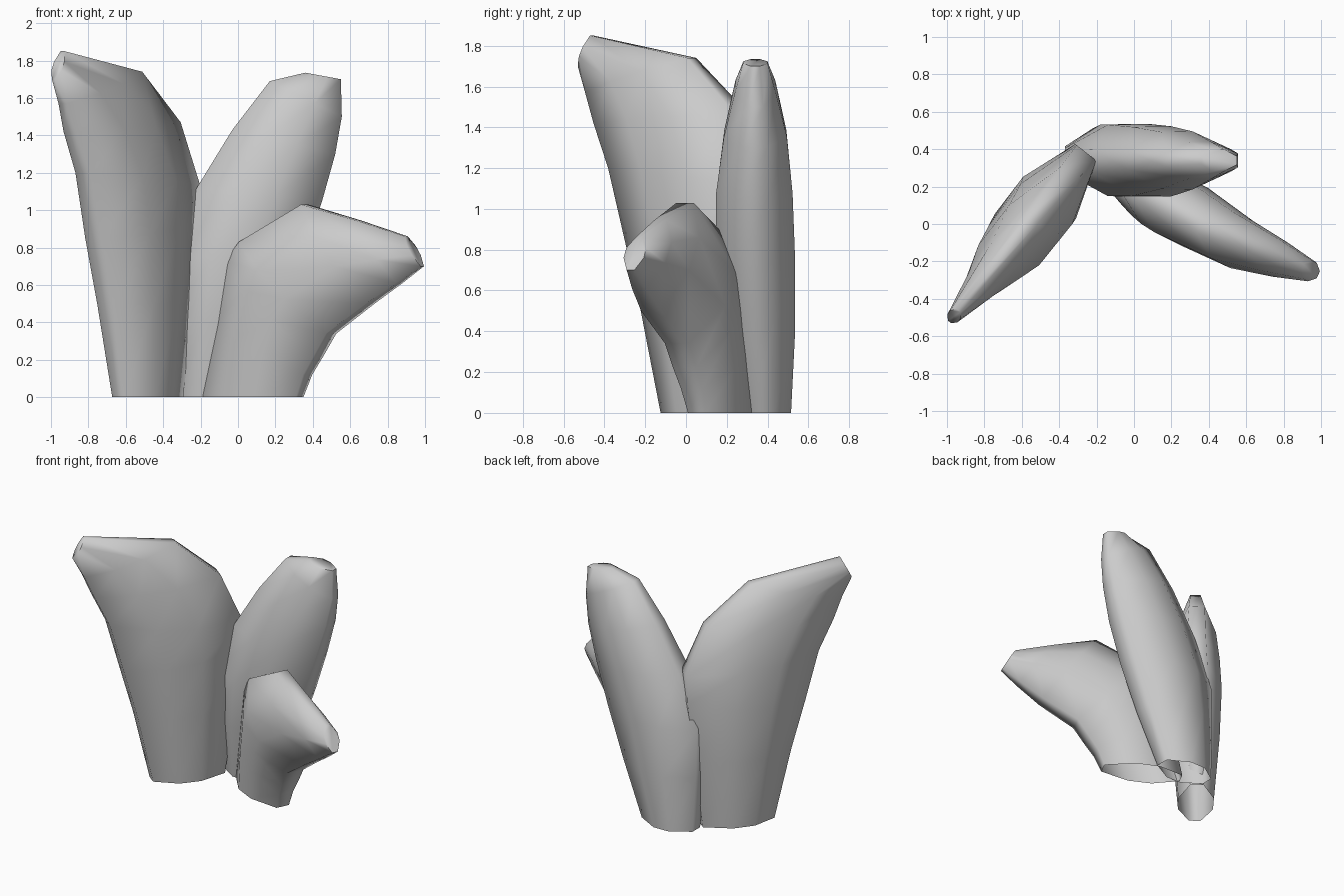
import bpy, bmesh, math
from mathutils import Vector

if "Cube" in bpy.data.objects:
    bpy.data.objects.remove(bpy.data.objects["Cube"])

# Flattened octagon: (position across blade, fraction of half thickness)
PROFILE = [(-1, -.33), (-.36, -.98), (.25, -1), (1, -.38),
           (1, .38), (.25, 1), (-.36, .98), (-1, .33)]


def blade(name, origin, direction, sections):
    """Loft a thick blade standing in a vertical plane.
    Each section: left x, left z, right x, right z, thickness, sideways shift."""
    d = Vector(direction).normalized()
    n = Vector((-d.y, d.x))
    o = Vector(origin)
    bm = bmesh.new()
    rings = []
    for lx, lz, rx, rz, thick, shift in sections:
        ring = []
        for a, b in PROFILE:
            f = (a + 1) / 2
            u = (lx + (rx - lx) * f - o.x) / d.x
            p = o + d * u + n * (b * thick / 2 + shift)
            ring.append(bm.verts.new((p.x, p.y, lz + (rz - lz) * f)))
        rings.append(ring)
    k = len(PROFILE)
    for r0, r1 in zip(rings, rings[1:]):
        for i in range(k):
            j = (i + 1) % k
            bm.faces.new((r0[i], r0[j], r1[j], r1[i]))
    bm.faces.new(rings[-1])  # closed tip, open base
    bmesh.ops.recalc_face_normals(bm, faces=bm.faces)
    mesh = bpy.data.meshes.new(name)
    bm.to_mesh(mesh)
    bm.free()
    ob = bpy.data.objects.new(name, mesh)
    bpy.context.collection.objects.link(ob)
    bpy.ops.object.select_all(action='DESELECT')
    ob.select_set(True)
    bpy.context.view_layer.objects.active = ob
    bpy.ops.object.shade_smooth_by_angle(angle=math.radians(75))
    return ob


# Tall leaf leaning to the front left
blade("left_leaf", (-.348, .273), (.62, .79), [
    (-.64, 0, -.33, 0, .25, 0),
    (-.71, .5, -.29, .5, .33, 0),
    (-.77, .85, -.26, .93, .36, 0),
    (-.83, 1.2, -.26, 1.13, .35, -.008),
    (-.895, 1.42, -.35, 1.47, .29, 0),
    (-.935, 1.57, -.54, 1.74, .19, 0),
    (-.978, 1.70, -.93, 1.85, .07, .01)])

# Upright leaf at the back
blade("back_leaf", (0, .34), (1, 0), [
    (-.35, 0, .06, 0, .27, .04),
    (-.37, .4, .22, .4, .36, .015),
    (-.37, .75, .35, .75, .39, 0),
    (-.22, 1.12, .45, 1.05, .375, -.005),
    (-.03, 1.43, .52, 1.3, .31, 0),
    (.17, 1.69, .555, 1.5, .2, 0),
    (.36, 1.735, .55, 1.7, .12, .0)])

# Short leaf bending to the front right
blade("right_leaf", (.077, .162), (.9, -.43), [
    (-.185, 0, .325, 0, .25, .01),
    (-.11, .4, .37, .12, .3, .005),
    (-.045, .73, .43, .22, .33, 0),
    (.03, .83, .50, .34, .34, -.005),
    (.37, 1.03, .72, .5, .28, -.03),
    (.65, .945, .87, .61, .2, -.015),
    (.90, .86, .985, .70, .11, 0)])
